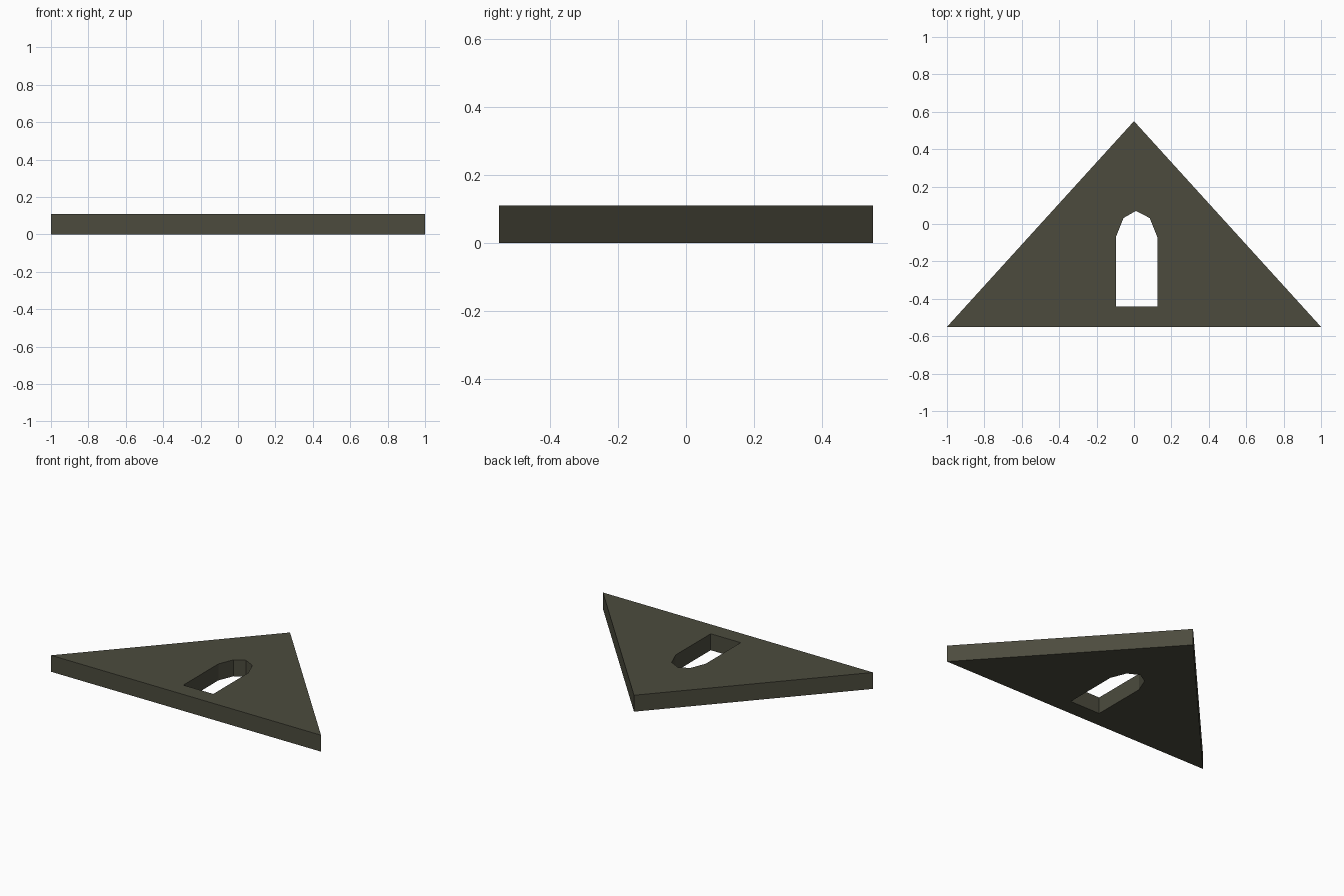
import bpy
import bmesh

if "Cube" in bpy.data.objects:
    bpy.data.objects.remove(bpy.data.objects["Cube"])

THICKNESS = 0.11

# Outer gable outline and the arched opening, seen from above
outline = [(-1, -0.55), (1, -0.55), (0, 0.55)]
cx = 0.014
half_arch = [(0.111, -0.44), (0.111, -0.07), (0.07, 0.032)]
opening = ([(cx + x, y) for x, y in half_arch] + [(cx - 0.004, 0.07)]
           + [(cx - x, y) for x, y in reversed(half_arch)])

bm = bmesh.new()


def add_loop(points):
    verts = [bm.verts.new((x, y, 0)) for x, y in points]
    return [bm.edges.new((v, verts[(i + 1) % len(verts)])) for i, v in enumerate(verts)]


# Fill between the loops, then extrude to a plate
edges = add_loop(outline) + add_loop(opening)
bmesh.ops.triangle_fill(bm, edges=edges, use_beauty=True, use_dissolve=False)
top = bmesh.ops.extrude_face_region(bm, geom=bm.faces[:], use_keep_orig=True)
bmesh.ops.translate(bm, vec=(0, 0, THICKNESS),
                    verts=[g for g in top["geom"] if isinstance(g, bmesh.types.BMVert)])
bmesh.ops.recalc_face_normals(bm, faces=bm.faces[:])

mesh = bpy.data.meshes.new("gable_plate")
bm.to_mesh(mesh)
bm.free()

# Single dark olive grey colour
mat = bpy.data.materials.new("dark olive grey")
mat.diffuse_color = (0.072, 0.071, 0.048, 1)
mat.use_nodes = True
mat.node_tree.nodes["Principled BSDF"].inputs["Base Color"].default_value = mat.diffuse_color
mesh.materials.append(mat)

plate = bpy.data.objects.new("gable_plate", mesh)
bpy.context.collection.objects.link(plate)
